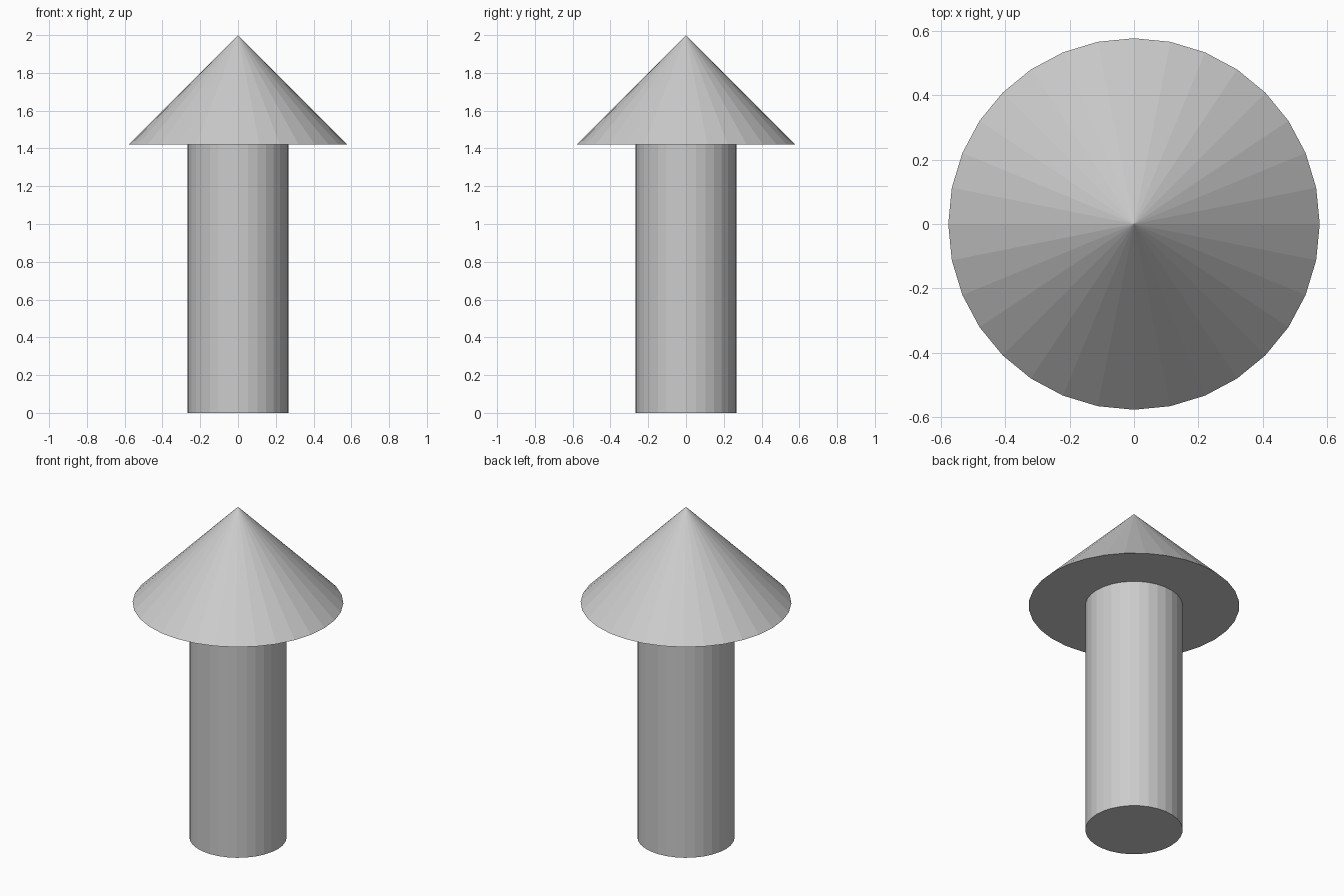
import bpy

if "Cube" in bpy.data.objects:
    bpy.data.objects.remove(bpy.data.objects["Cube"])

SIDES = 32
SHAFT_RADIUS = 0.267
HEAD_RADIUS = 0.578
HEAD_BASE = 1.42
TOP = 2.0

# Round shaft standing on the ground
bpy.ops.mesh.primitive_cylinder_add(vertices=SIDES, radius=SHAFT_RADIUS,
                                    depth=HEAD_BASE, location=(0, 0, HEAD_BASE / 2))
bpy.context.object.name = "shaft"

# Conical head with a flat underside
bpy.ops.mesh.primitive_cone_add(vertices=SIDES, radius1=HEAD_RADIUS, radius2=0,
                                depth=TOP - HEAD_BASE,
                                location=(0, 0, (TOP + HEAD_BASE) / 2))
bpy.context.object.name = "cone_head"
